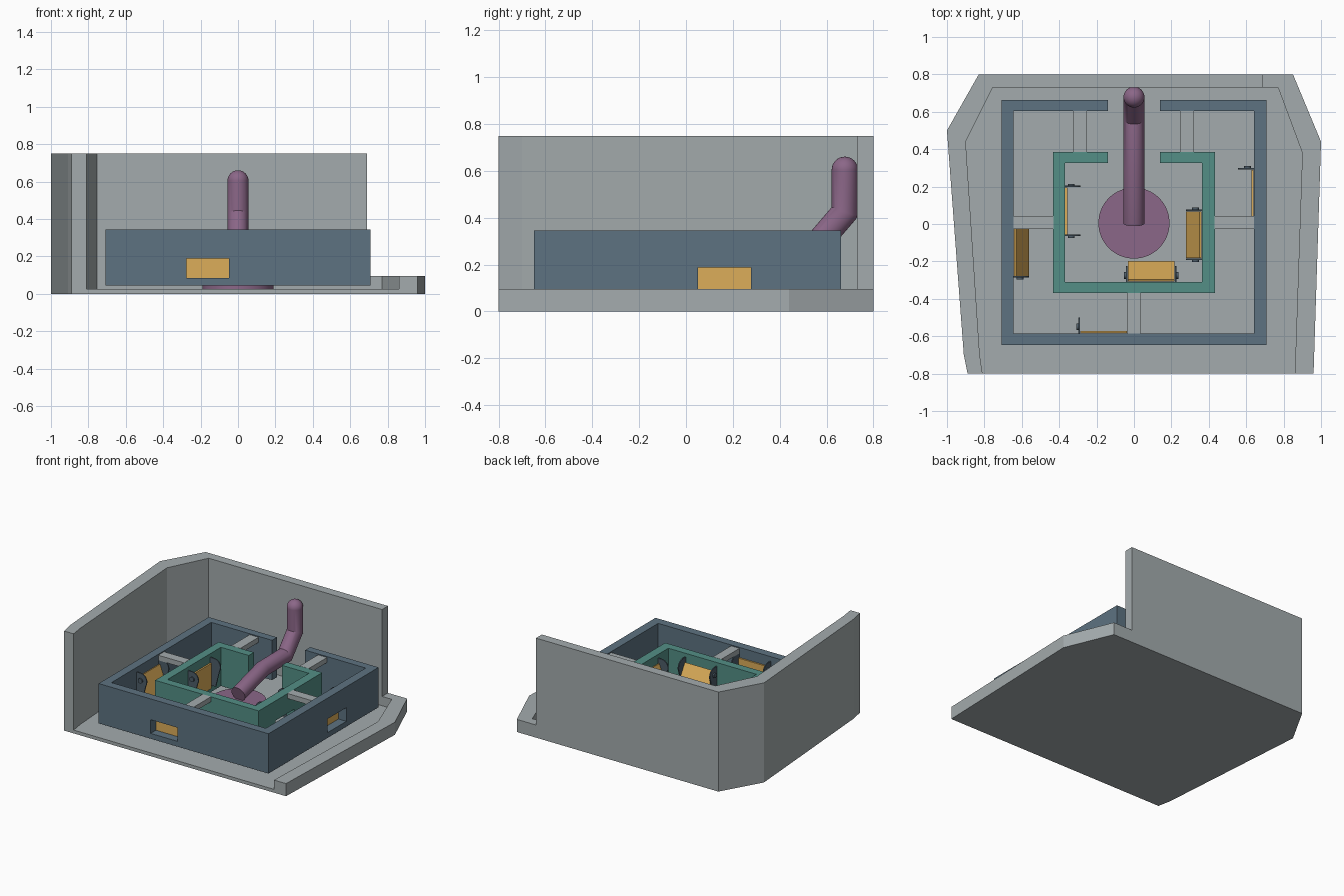
import bpy, bmesh, math
from mathutils import Matrix, Vector

if "Cube" in bpy.data.objects:
    bpy.data.objects.remove(bpy.data.objects["Cube"])


def material(name, rgb):
    m = bpy.data.materials.new(name)
    m.diffuse_color = (*rgb, 1)
    m.use_nodes = True
    m.node_tree.nodes["Principled BSDF"].inputs["Base Color"].default_value = m.diffuse_color
    return m


GREY = material("stone grey", (0.37, 0.41, 0.42))
BLUE = material("slate blue", (0.11, 0.17, 0.22))
TEAL = material("teal", (0.087, 0.275, 0.24))
PURPLE = material("purple", (0.26, 0.135, 0.246))
YELLOW = material("amber", (0.72, 0.42, 0.10))
DARK = material("dark steel", (0.075, 0.11, 0.14))


def add(name, bm, mat, matrix=None):
    bmesh.ops.recalc_face_normals(bm, faces=bm.faces)
    me = bpy.data.meshes.new(name)
    bm.to_mesh(me)
    bm.free()
    ob = bpy.data.objects.new(name, me)
    bpy.context.collection.objects.link(ob)
    if mat:
        me.materials.append(mat)
    if matrix:
        ob.matrix_world = matrix
    return ob


def prism(name, pts, z0, z1, mat, matrix=None):
    """Extrude a flat outline from z0 to z1."""
    bm = bmesh.new()
    f = bm.faces.new([bm.verts.new((x, y, z0)) for x, y in pts])
    r = bmesh.ops.extrude_face_region(bm, geom=[f])
    vs = [g for g in r["geom"] if isinstance(g, bmesh.types.BMVert)]
    bmesh.ops.translate(bm, verts=vs, vec=(0, 0, z1 - z0))
    return add(name, bm, mat, matrix)


def box(name, x0, x1, y0, y1, z0, z1, mat, matrix=None):
    return prism(name, [(x0, y0), (x1, y0), (x1, y1), (x0, y1)], z0, z1, mat, matrix)


def cylinder(name, r, depth, mat, matrix, n=48):
    bm = bmesh.new()
    bmesh.ops.create_cone(bm, cap_ends=True, segments=n, radius1=r, radius2=r, depth=depth)
    return add(name, bm, mat, matrix)


def smooth(ob):
    bpy.ops.object.select_all(action='DESELECT')
    ob.select_set(True)
    bpy.context.view_layer.objects.active = ob
    bpy.ops.object.shade_smooth_by_angle(angle=math.radians(30))


# Floor and surrounding walls: tall on the left and back, low on the right
outer = [(-.89, -.8), (-.91, -.7), (-1, .5), (-.83, .8), (.69, .8), (.85, .8), (1, .44), (.96, -.8)]
inner = [(-.81, -.8), (-.825, -.7), (-.9, .44), (-.755, .73), (.69, .73), (.77, .73), (.9, .38), (.86, -.8)]
prism("floor_slab", outer, 0, .025, GREY)
prism("tall_wall", outer[:5] + inner[4::-1], .0, .75, GREY)
prism("low_wall", outer[4:] + inner[:3:-1], .0, .095, GREY)


# Square ring walls, open at the middle of the back
def ring(name, ox, y0, y1, ix0, ix1, iy0, iy1, z1, mat):
    g = .138
    pts = [(g, y1), (ox, y1), (ox, y0), (-ox, y0), (-ox, y1), (-g, y1),
           (-g, iy1), (ix0, iy1), (ix0, iy0), (ix1, iy0), (ix1, iy1), (g, iy1)]
    return prism(name, pts, .045, z1, mat)


outer_ring = ring("outer_ring_wall", .708, -.648, .662, -.645, .642, -.585, .603, .345, BLUE)
inner_ring = ring("inner_ring_wall", .432, -.37, .386, -.37, .364, -.31, .325, .337, TEAL)

# Thin bridges between the two rings
bridges = [(-.645, -.43, -.028, .042), (.43, .645, -.028, .042), (-.325, -.25, .385, .605),
           (.245, .32, .385, .605), (-.036, .034, -.587, -.369)]
for i, b in enumerate(bridges):
    box(f"bridge_{i + 1}", *b, .30, .338, GREY)


# Gates: opening in the wall, hinged flap inside it, a round-nosed bracket at each end
def gate(name, wall, origin, turn, reach):
    m = Matrix.Translation(Vector((*origin, 0))) @ Matrix.Rotation(math.radians(turn), 4, 'Z')
    cut = box(name + "_cutter", -.12, .04, -.113, .113, .085, .188, None, m)
    cut.hide_render = True
    cut.hide_viewport = True
    mod = wall.modifiers.new(name, 'BOOLEAN')
    mod.operation = 'DIFFERENCE'
    mod.solver = 'EXACT'
    mod.object = cut
    # flap swings inward about its top edge
    length, top = .20, .27
    drop = math.sqrt(length ** 2 - reach ** 2)
    upright = m @ Matrix.Rotation(math.radians(90), 4, 'X')
    nx, nz = drop / length * .012, reach / length * .012
    flap = [(.003, top), (reach + .003, top - drop),
            (reach + .003 + nx, top - drop + nz), (.003 + nx, top + nz)]
    if reach < .01:
        flap = [(-.022, .08), (-.022, .27), (-.01, .27), (-.01, .08)]
        flap = [(x + .024, z) for x, z in flap]
    prism(name + "_flap", flap, -.125, .125, YELLOW, upright)
    # brackets
    nose = [(.03 + .055 * math.cos(a), .255 + .055 * math.sin(a))
            for a in [math.radians(-30 + 12 * k) for k in range(11)]]
    plate = [(0, .10), (.045, .10)] + nose + [(0, .31)]
    for s in (-1, 1):
        y = s * .131
        prism(f"{name}_bracket_{'a' if s < 0 else 'b'}", plate, -y - .004, -y + .004, DARK, upright)
        boss = m @ Matrix.Translation((.035, s * .138, .255)) @ Matrix.Rotation(math.pi / 2, 4, 'X')
        smooth(cylinder(f"{name}_hinge_boss_{'a' if s < 0 else 'b'}", .018, .014, DARK, boss, 20))


gate("outer_left_gate", outer_ring, (-.645, -.152), 0, .068)
gate("outer_front_gate", outer_ring, (-.162, -.585), 90, 0)
gate("outer_right_gate", outer_ring, (.642, .165), 180, 0)
gate("inner_left_gate", inner_ring, (-.37, .07), 0, 0)
gate("inner_right_gate", inner_ring, (.364, -.057), 180, .072)
gate("inner_front_gate", inner_ring, (.092, -.31), 90, .10)

# Central round pedestal
smooth(cylinder("pedestal", .19, .135, PURPLE, Matrix.Translation((0, .005, .0925)), 64))

# Bent pipe with mitred joints: each cross-section lies in the plane halving its bend
path = [Vector(p) for p in [(0, .003, .205), (0, .29, .285), (0, .56, .287), (0, .678, .425), (0, .678, .605)]]
R, N = .056, 32
bm = bmesh.new()
rings = []
for i, p in enumerate(path):
    before = (p - path[i - 1]).normalized() if i else (path[1] - p).normalized()
    after = (path[i + 1] - p).normalized() if i < len(path) - 1 else before
    up = Vector((1, 0, 0)).cross((before + after).normalized())
    stretch = 1 / math.cos(before.angle(after) / 2)
    rings.append([bm.verts.new(p + Vector((R * math.cos(a), 0, 0)) + up * R * stretch * math.sin(a))
                  for a in [2 * math.pi * k / N for k in range(N)]])
for a, b in zip(rings, rings[1:]):
    for k in range(N):
        bm.faces.new((a[k], a[(k + 1) % N], b[(k + 1) % N], b[k]))
bm.faces.new(rings[0])
bm.faces.new(rings[-1])
smooth(add("pipe", bm, PURPLE))

# Rounded pipe end
bm = bmesh.new()
bmesh.ops.create_uvsphere(bm, u_segments=32, v_segments=16, radius=R)
smooth(add("pipe_cap", bm, PURPLE, Matrix.Translation(path[-1])))
